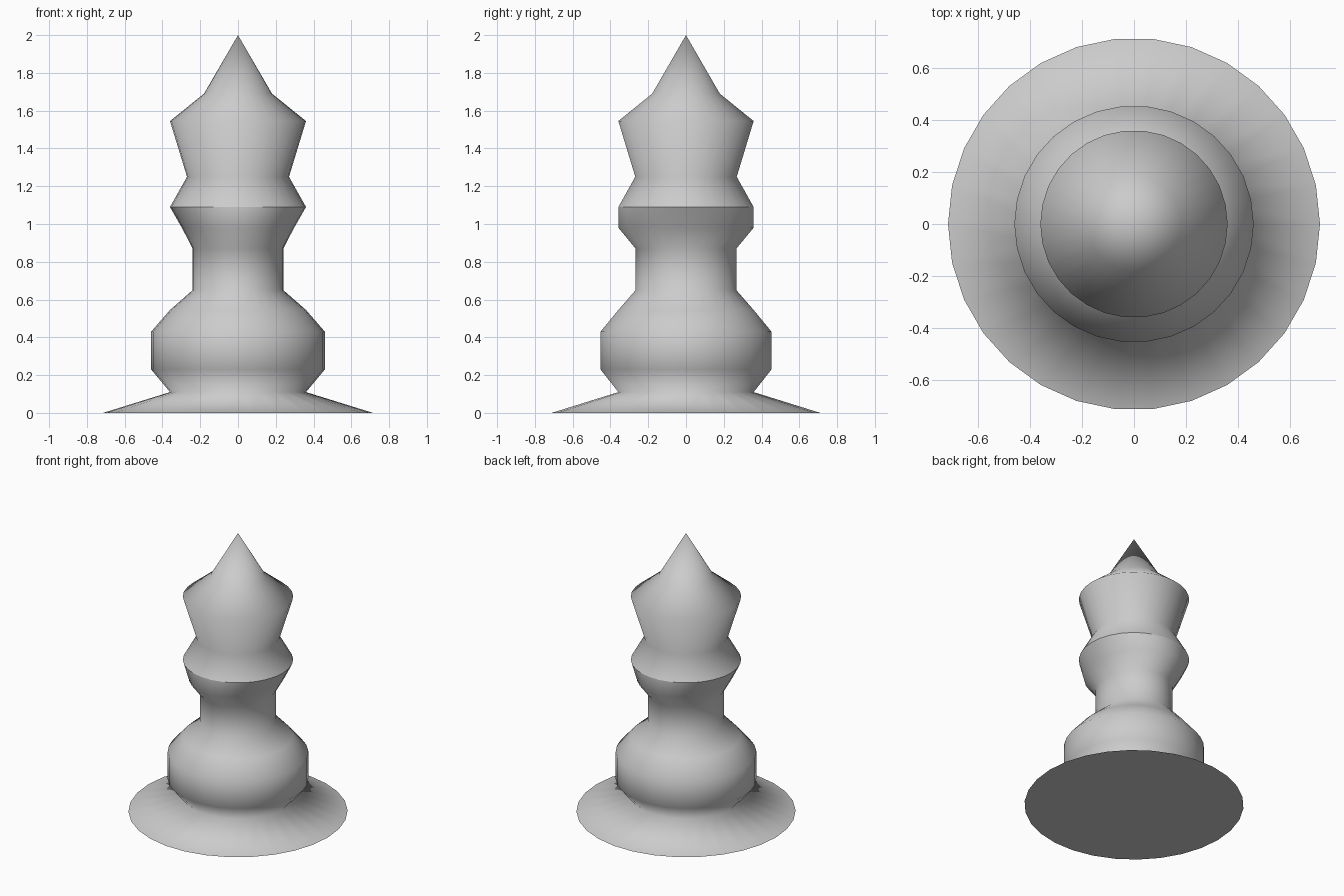
import bpy, bmesh, math

if "Cube" in bpy.data.objects:
    bpy.data.objects.remove(bpy.data.objects["Cube"])

SIDES = 30


def turned_part(name, profile, tip=None, floor=False):
    """Loft elliptical rings (x radius, y radius, z), optionally with a tip or a flat floor."""
    bm = bmesh.new()
    rings = []
    for rx, ry, z in profile:
        rings.append([bm.verts.new((rx * math.cos(a), ry * math.sin(a), z))
                      for a in (math.tau * i / SIDES for i in range(SIDES))])
    for low, high in zip(rings, rings[1:]):
        for i in range(SIDES):
            j = (i + 1) % SIDES
            bm.faces.new((low[i], low[j], high[j], high[i]))
    if tip is not None:
        apex = bm.verts.new((0, 0, tip))
        for i in range(SIDES):
            bm.faces.new((rings[-1][i], rings[-1][(i + 1) % SIDES], apex))
    for f in bm.faces:
        f.smooth = True
    if floor:
        cap = bm.faces.new(rings[0][::-1])
        cap.smooth = False
        for e in cap.edges:
            e.smooth = False
    mesh = bpy.data.meshes.new(name)
    bm.to_mesh(mesh)
    bm.free()
    obj = bpy.data.objects.new(name, mesh)
    bpy.context.collection.objects.link(obj)
    return obj


# Flared foot, bulbous base, slightly oval neck and collar underside
turned_part("base_and_neck", [
    (0.715, 0.715, 0.0),
    (0.36, 0.36, 0.11),
    (0.46, 0.455, 0.23),
    (0.46, 0.455, 0.43),
    (0.36, 0.36, 0.545),
    (0.24, 0.268, 0.65),
    (0.24, 0.268, 0.87),
    (0.297, 0.36, 0.98),
    (0.36, 0.36, 1.09),
], floor=True)

# Collar top, flaring head and pointed tip (crisp seam at the collar)
turned_part("head", [
    (0.36, 0.36, 1.09),
    (0.27, 0.27, 1.25),
    (0.36, 0.36, 1.545),
    (0.18, 0.18, 1.69),
], tip=2.0)
